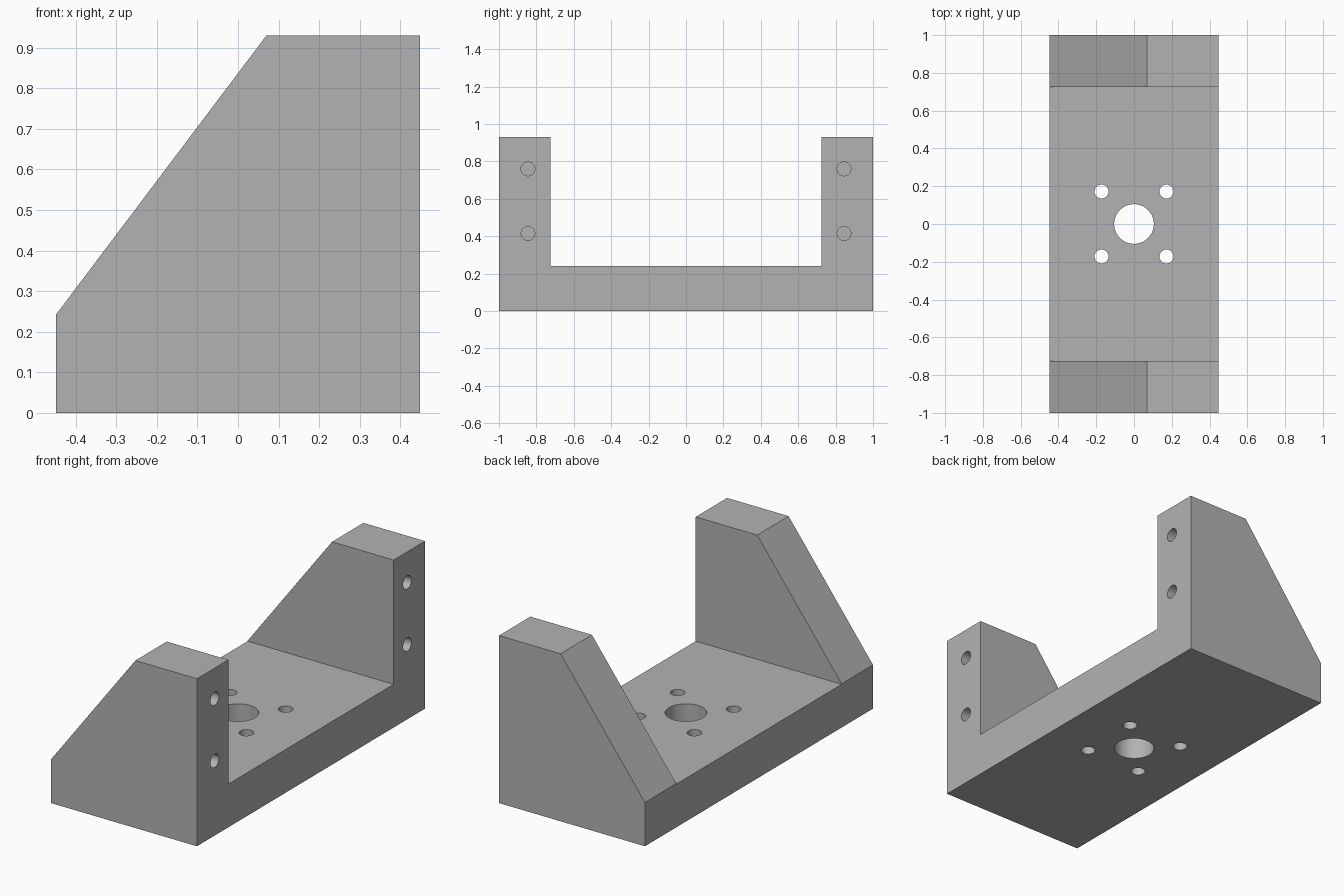
import bpy, bmesh, math
from mathutils import Matrix, Vector

default = bpy.data.objects.get("Cube")
if default:
    bpy.data.objects.remove(default, do_unlink=True)

HALF_X, HALF_Y, HEIGHT = 0.448, 1.0, 0.93
INNER_Y, FLOOR = 0.725, 0.24

grey = bpy.data.materials.new("plain grey")
grey.use_nodes = True
colour = (0.45, 0.45, 0.45, 1)
grey.diffuse_color = colour
grey.node_tree.nodes["Principled BSDF"].inputs["Base Color"].default_value = colour


def make_object(name, bm):
    bmesh.ops.recalc_face_normals(bm, faces=bm.faces)
    mesh = bpy.data.meshes.new(name)
    bm.to_mesh(mesh)
    bm.free()
    mesh.materials.append(grey)
    obj = bpy.data.objects.new(name, mesh)
    bpy.context.collection.objects.link(obj)
    return obj


def add_hole(bm, centre, radius, depth, axis="Z"):
    turn = Matrix.Rotation(math.pi / 2, 4, "Y") if axis == "X" else Matrix()
    bmesh.ops.create_cone(bm, cap_ends=True, segments=48, radius1=radius, radius2=radius,
                          depth=depth, matrix=Matrix.Translation(centre) @ turn)


# U-shaped body: floor plate with two uprights
half = [(HALF_Y, 0), (HALF_Y, HEIGHT), (INNER_Y, HEIGHT), (INNER_Y, FLOOR)]
outline = half + [(-y, z) for y, z in reversed(half)]
bm = bmesh.new()
face = bm.faces.new([bm.verts.new((-HALF_X, y, z)) for y, z in outline])
extruded = bmesh.ops.extrude_face_region(bm, geom=[face], use_keep_orig=True)["geom"]
bmesh.ops.translate(bm, vec=(2 * HALF_X, 0, 0),
                    verts=[v for v in extruded if isinstance(v, bmesh.types.BMVert)])

# Slope across both uprights, starting just above the floor
low, high = Vector((-HALF_X, 0, FLOOR + 0.003)), Vector((0.07, 0, HEIGHT))
run = high - low
bmesh.ops.bisect_plane(bm, geom=bm.verts[:] + bm.edges[:] + bm.faces[:], dist=1e-5,
                       plane_co=low, plane_no=(-run.z, 0, run.x), clear_outer=True)
bmesh.ops.holes_fill(bm, edges=[e for e in bm.edges if e.is_boundary], sides=0)
bracket = make_object("bracket", bm)

# Holes: centre bore, four floor holes, blind holes in the upright ends
bm = bmesh.new()
add_hole(bm, (0, 0, FLOOR / 2), 0.105, 0.5)
for side in (-1, 1):
    for x in (-0.172, 0.172):
        add_hole(bm, (x, side * 0.172, FLOOR / 2), 0.037, 0.5)
    for z in (0.415, 0.76):
        add_hole(bm, (HALF_X, side * 0.845, z), 0.037, 0.55, "X")
cutter = make_object("hole_cutter", bm)
cutter.hide_render = True

cut = bracket.modifiers.new("holes", "BOOLEAN")
cut.operation, cut.solver, cut.object = "DIFFERENCE", "EXACT", cutter
bpy.ops.object.select_all(action="DESELECT")
bracket.select_set(True)
bpy.context.view_layer.objects.active = bracket
bpy.ops.object.modifier_apply(modifier=cut.name)
bpy.data.objects.remove(cutter, do_unlink=True)
bpy.ops.object.shade_smooth_by_angle(angle=math.radians(30))
